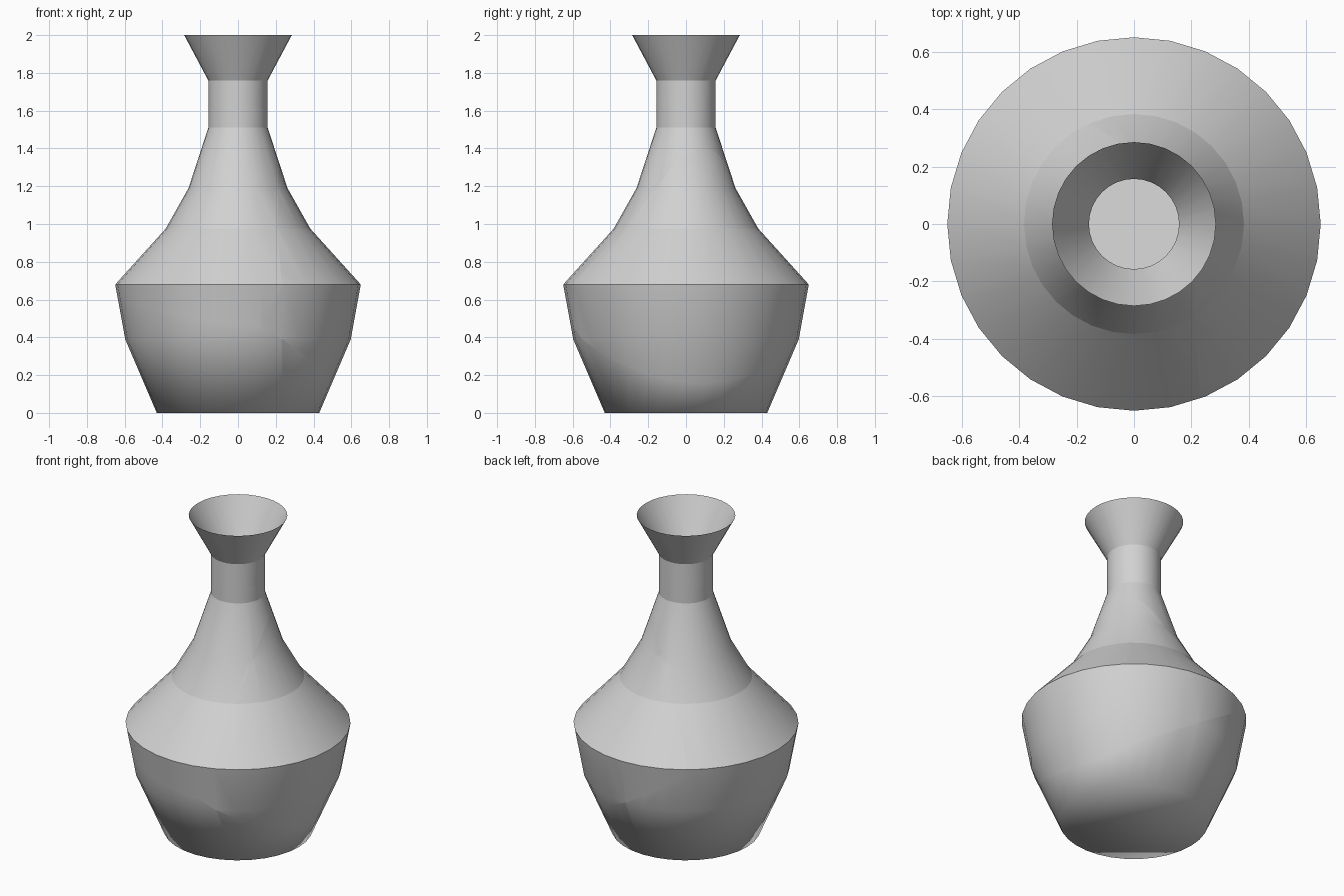
import bpy
import bmesh
from math import cos, sin, tau
from mathutils import Vector

cube = bpy.data.objects.get("Cube")
if cube:
    bpy.data.objects.remove(cube, do_unlink=True)

SIDES = 32
# Outline as radius, height, and whether the ring is a sharp crease
PROFILE = [
    (0.43, 0.0, False),
    (0.597, 0.39, False),
    (0.65, 0.68, True),
    (0.383, 0.975, True),
    (0.262, 1.19, False),
    (0.157, 1.51, True),
    (0.157, 1.76, True),
    (0.285, 2.0, False),
]

clay = bpy.data.materials.new("pale grey clay")
clay.use_nodes = True
colour = (0.64, 0.64, 0.64, 1.0)
clay.diffuse_color = colour
clay.node_tree.nodes["Principled BSDF"].inputs["Base Color"].default_value = colour


def lathe_vase():
    """Thin turned vase with a closed base and an open mouth."""
    bm = bmesh.new()
    rings = []
    for radius, height, _ in PROFILE:
        rings.append([bm.verts.new((radius * cos(tau * i / SIDES),
                                    radius * sin(tau * i / SIDES), height))
                      for i in range(SIDES)])
    for low, high in zip(rings, rings[1:]):
        for i in range(SIDES):
            j = (i + 1) % SIDES
            bm.faces.new((low[i], low[j], high[j], high[i]))
    bm.faces.new(list(reversed(rings[0])))
    for face in bm.faces:
        face.smooth = True
    for ring, (_, _, crease) in zip(rings, PROFILE):
        if crease:
            for i in range(SIDES):
                bm.edges.get((ring[i], ring[(i + 1) % SIDES])).smooth = False
    return bm


def cut_and_cap(bm, point, normal):
    """Keep the side the normal points to and close the cut with a flat face."""
    cut = bmesh.ops.bisect_plane(bm, geom=bm.verts[:] + bm.edges[:] + bm.faces[:],
                                 dist=1e-5, plane_co=point, plane_no=normal,
                                 clear_inner=True)["geom_cut"]
    edges = [e for e in cut if isinstance(e, bmesh.types.BMEdge)]
    if edges:
        for edge in edges:
            edge.smooth = False
        caps = bmesh.ops.edgeloop_fill(bm, edges=edges)["faces"]
        for cap in caps:
            cap.smooth = False
            if cap.normal.dot(normal) > 0:
                cap.normal_flip()


def make_shard(name, cuts):
    bm = lathe_vase()
    for point, normal in cuts:
        cut_and_cap(bm, point, normal)
    mesh = bpy.data.meshes.new(name)
    bm.to_mesh(mesh)
    bm.free()
    mesh.materials.append(clay)
    bpy.context.collection.objects.link(bpy.data.objects.new(name, mesh))


# Crack planes: three meet along one line through the body, one crosses the neck
front_joint = Vector((0.13, -0.598, 0.46))
back_joint = Vector((-0.39, 0.515, 0.65))
joint_line = back_joint - front_joint


def crack(third_point):
    return joint_line.cross(Vector(third_point) - front_joint).normalized()


side_crack = crack((0.17, 0.09, 1.40))      # points to the left shard
low_crack = -crack((0.49, 0.09, 0.16))      # points up from the base shard
back_crack = crack((-0.63, -0.10, 0.60))    # points up from the base shard
neck_point = Vector((0, 0, 1.608))
neck_crack = Vector((0.06, 0.17, 1)).normalized()

# Four shards that fit together as the vase
make_shard("neck_shard", [(neck_point, neck_crack)])
make_shard("left_shard", [(neck_point, -neck_crack),
                          (front_joint, side_crack), (front_joint, low_crack)])
make_shard("right_shard", [(neck_point, -neck_crack),
                           (front_joint, -side_crack), (front_joint, back_crack)])
make_shard("base_shard", [(front_joint, -low_crack), (front_joint, -back_crack)])
